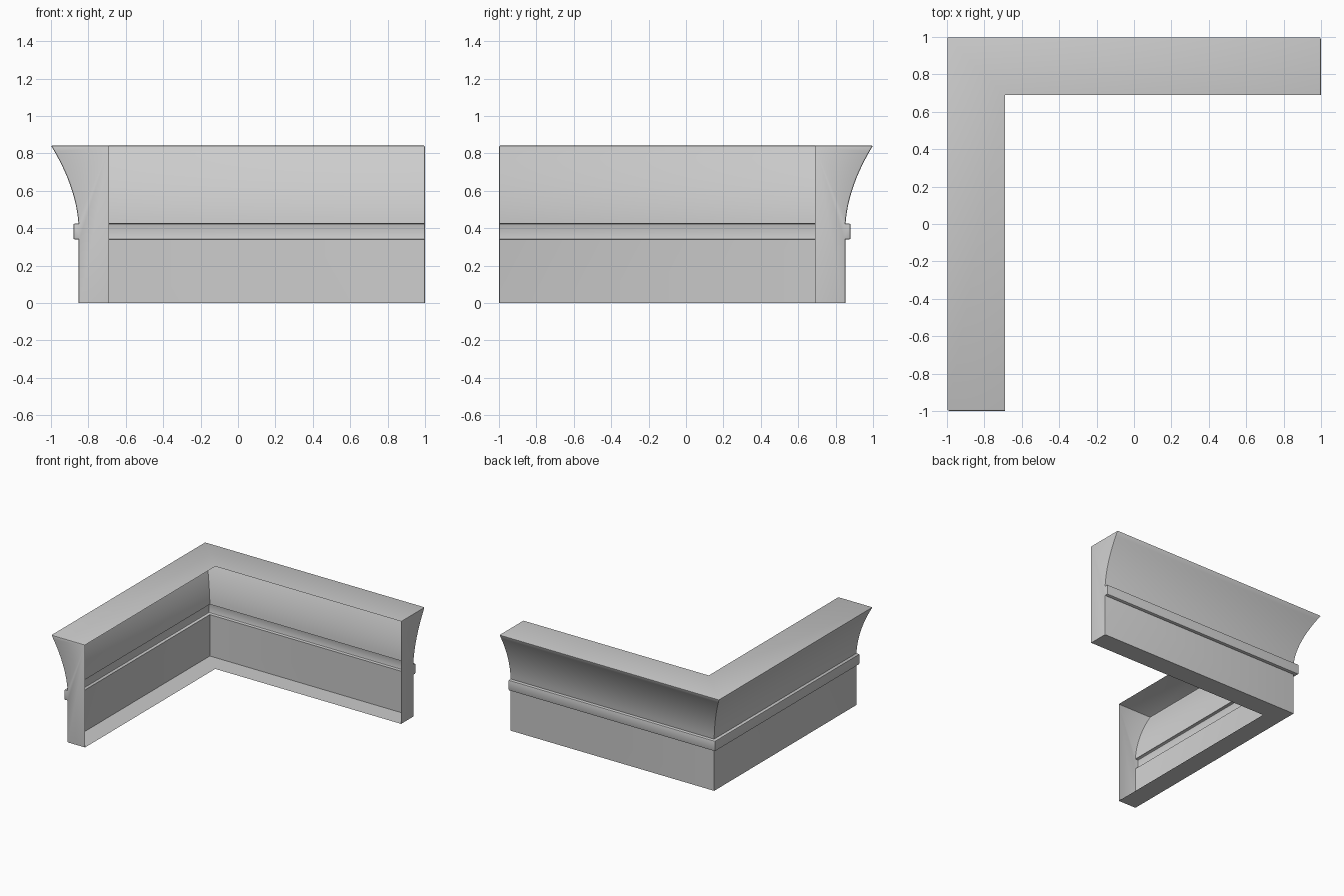
import bpy, bmesh
from math import radians

if "Cube" in bpy.data.objects:
    bpy.data.objects.remove(bpy.data.objects["Cube"])

INNER, WALL, BAND, LIP = 0.69, 0.853, 0.88, 1.0   # distances from the centre lines
HEIGHT, BAND_LOW, BAND_HIGH = 0.842, 0.34, 0.425
COVE_STEPS = 12
BEVEL = 0.008

# Moulding profile (outward distance, height); the side at INNER stays open
profile = [(INNER, 0), (WALL, 0), (WALL, BAND_LOW), (BAND, BAND_LOW), (BAND, BAND_HIGH)]
# Concave cove: quadratic curve from band top out to the lip
p0, p1, p2 = (WALL, BAND_HIGH), (0.867, 0.625), (LIP, HEIGHT)
for i in range(COVE_STEPS + 1):
    t = i / COVE_STEPS
    profile.append(tuple((1 - t) ** 2 * a + 2 * t * (1 - t) * b + t * t * c
                         for a, b, c in zip(p0, p1, p2)))
profile.append((INNER, HEIGHT))

# Sweep the profile along both arms with a mitred corner
bm = bmesh.new()
front_end = [bm.verts.new((-o, -1, z)) for o, z in profile]
corner = [bm.verts.new((-o, o, z)) for o, z in profile]
right_end = [bm.verts.new((1, o, z)) for o, z in profile]
for a, b in ((front_end, corner), (corner, right_end)):
    for i in range(len(profile) - 1):
        bm.faces.new((a[i], a[i + 1], b[i + 1], b[i]))

# End caps
caps = [bm.faces.new(front_end[::-1]), bm.faces.new(right_end)]

# Make the normals point outward
bm.normal_update()
top = next(f for f in bm.faces if all(abs(v.co.z - HEIGHT) < 1e-5 for v in f.verts))
bmesh.ops.recalc_face_normals(bm, faces=bm.faces[:])
bm.normal_update()
if top.normal.z < 0:
    bmesh.ops.reverse_faces(bm, faces=bm.faces[:])

# Small eased edges: cap outlines, lip and band corners
last = len(profile) - 2
eased = {e for cap in caps for e in cap.edges if not e.is_boundary
         and max(v.co.z for v in e.verts) > 0.001}
for a, b in ((front_end, corner), (corner, right_end)):
    for i in (3, 4, last):
        eased.add(bm.edges.get((a[i], b[i])))
bmesh.ops.bevel(bm, geom=list(eased), offset=BEVEL, segments=2, profile=0.5,
                affect='EDGES', clamp_overlap=True)

mesh = bpy.data.meshes.new("corner_moulding")
bm.to_mesh(mesh)
bm.free()
moulding = bpy.data.objects.new("corner_moulding", mesh)
bpy.context.collection.objects.link(moulding)

# Smooth the cove, keep hard edges
bpy.context.view_layer.objects.active = moulding
moulding.select_set(True)
bpy.ops.object.shade_smooth_by_angle(angle=radians(30))
